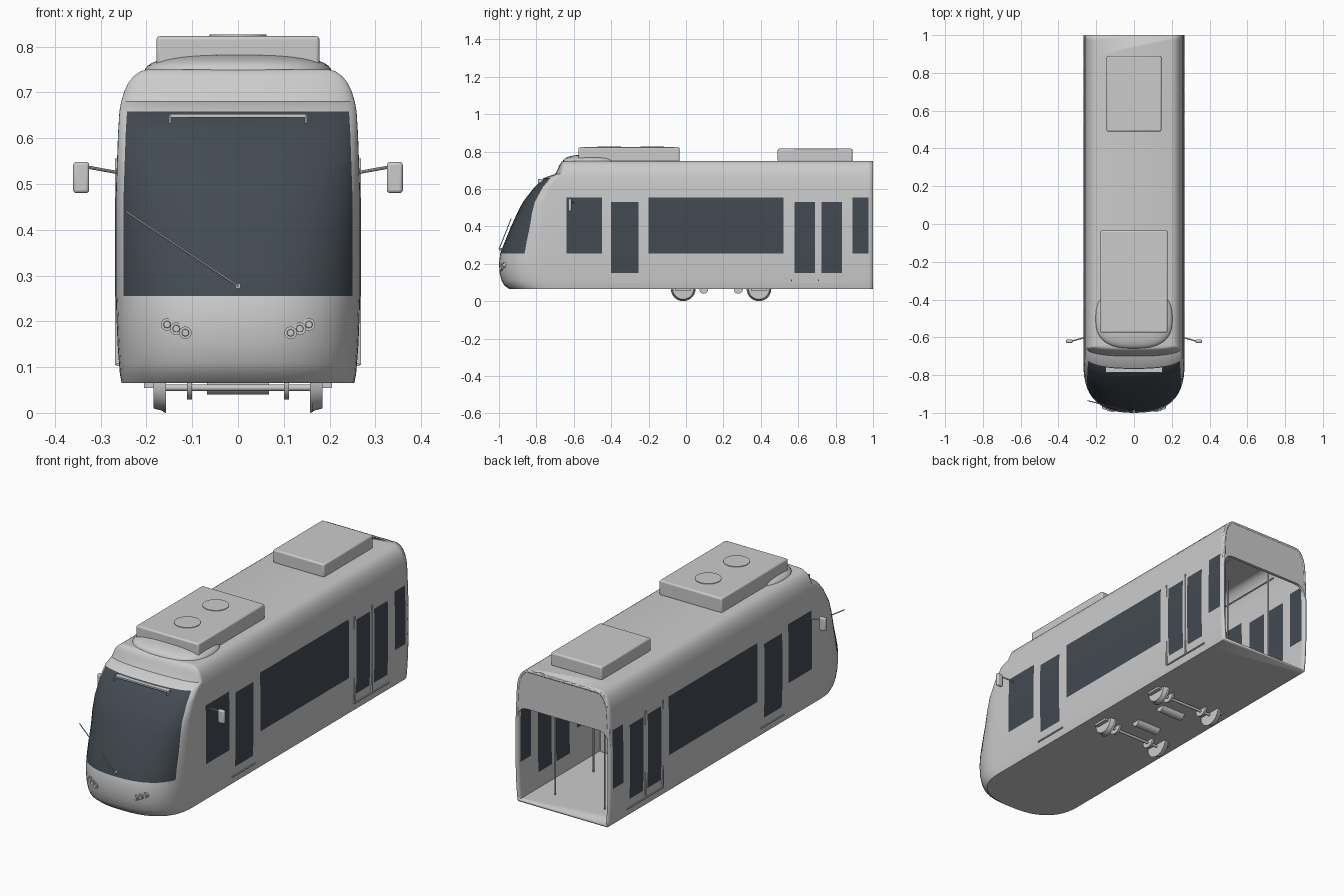
import bpy, bmesh, math
from mathutils import Vector

cube = bpy.data.objects.get("Cube")
if cube:
    bpy.data.objects.remove(cube)


def material(name, rgb):
    m = bpy.data.materials.new(name)
    m.use_nodes = True
    m.diffuse_color = (*rgb, 1)
    m.node_tree.nodes["Principled BSDF"].inputs["Base Color"].default_value = (*rgb, 1)
    return m


GREY = material("light_grey", (0.6, 0.6, 0.6))
GLASS = material("dark_glass", (0.055, 0.068, 0.083))


def finish(name, bm, mats=(GREY,), bevel=0, recalc=True):
    if recalc:
        bmesh.ops.recalc_face_normals(bm, faces=bm.faces)
    mesh = bpy.data.meshes.new(name)
    bm.to_mesh(mesh)
    bm.free()
    ob = bpy.data.objects.new(name, mesh)
    bpy.context.collection.objects.link(ob)
    for m in mats:
        mesh.materials.append(m)
    if bevel:
        mod = ob.modifiers.new("bevel", "BEVEL")
        mod.width, mod.segments = bevel, 3
    bpy.ops.object.select_all(action="DESELECT")
    ob.select_set(True)
    bpy.context.view_layer.objects.active = ob
    bpy.ops.object.shade_smooth_by_angle(angle=math.radians(32))
    return ob


def box(name, x, y, z, bevel=0, mat=GREY):
    """Box from (min, max) ranges on each axis."""
    bm = bmesh.new()
    bmesh.ops.create_cube(bm, size=1)
    for v in bm.verts:
        v.co = [r[0] + (c + 0.5) * (r[1] - r[0]) for c, r in zip(v.co, (x, y, z))]
    return finish(name, bm, (mat,), bevel)


def rod(name, a, b, r, r2=None, sides=16, cut=None):
    """Cylinder or cone between two points, optionally cut off above a height."""
    a, b = Vector(a), Vector(b)
    bm = bmesh.new()
    bmesh.ops.create_cone(bm, cap_ends=True, segments=sides, radius1=r,
                          radius2=r if r2 is None else r2, depth=(b - a).length)
    rot = (b - a).to_track_quat("Z", "Y")
    for v in bm.verts:
        v.co = rot @ v.co + (a + b) / 2
    if cut:
        bmesh.ops.bisect_plane(bm, geom=bm.verts[:] + bm.edges[:] + bm.faces[:],
                               plane_co=(0, 0, cut), plane_no=(0, 0, 1), clear_outer=True)
    return finish(name, bm)


# Body levels: height, half width, nose position, nose depth
ROWS = [(.065, .254, -.945, .22), (.085, .258, -.972, .235), (.11, .26, -.986, .24),
        (.15, .263, -.996, .245), (.20, .265, -1, .246), (.255, .267, -.993, .246),
        (.32, .267, -.968, .22), (.40, .267, -.935, .19), (.47, .267, -.903, .15),
        (.53, .265, -.872, .12), (.555, .264, -.853, .11), (.61, .262, -.81, .085),
        (.658, .259, -.762, .07), (.68, .255, -.70, .05), (.70, .249, -.688, .04),
        (.72, .24, -.68, .03), (.735, .228, -.672, .025), (.746, .213, -.664, .018),
        (.75, .197, -.655, .01)]
EXP = 2.5
GLASS_EDGE = 1.17
WINDOWS = [(-.64, -.45), (-.20, .52), (.89, .975)]
DOORS = [(-.40, -.255), (.58, .69), (.725, .835)]
side_ys = sorted({y for span in WINDOWS + DOORS for y in span}) + [1]
half = [GLASS_EDGE * i / 9 for i in range(10)] + [1.27, 1.38, 1.47, 1.53, math.pi / 2]
angles = [-a for a in reversed(half[1:])] + half


def outline(z, w, nose, depth):
    arc = [(math.copysign(w * abs(math.sin(a)) ** (2 / EXP), a),
            nose + depth * (1 - max(math.cos(a), 0) ** (2 / EXP)), z) for a in angles]
    return ([(-w, y, z) for y in reversed(side_ys)] + arc + [(w, y, z) for y in side_ys])


# Body shell, open at the back, with glass chosen by position
bm = bmesh.new()
rings = [[bm.verts.new(p) for p in outline(*row)] for row in ROWS]
n_side = len(side_ys)
for low, high, r0, r1 in zip(rings, rings[1:], ROWS, ROWS[1:]):
    z = (r0[0] + r1[0]) / 2
    for i in range(len(low) - 1):
        face = bm.faces.new((low[i], low[i + 1], high[i + 1], high[i]))
        j = i - n_side
        if 0 <= j < len(angles) - 1:
            mid = (angles[j] + angles[j + 1]) / 2
            face.material_index = int(abs(mid) < GLASS_EDGE and .255 < z < .658)
        else:
            y = (low[i].co.y + low[i + 1].co.y) / 2
            window = .255 < z < .555 and any(a < y < b for a, b in WINDOWS)
            door = .15 < z < .53 and any(a < y < b for a, b in DOORS)
            face.material_index = int(window or door)
bm.faces.new(list(reversed(rings[0])))
bm.faces.new(rings[-1])
body = finish("body_shell", bm, (GREY, GLASS), recalc=False)
shell = body.modifiers.new("thickness", "SOLIDIFY")
shell.thickness, shell.offset = 0.011, -1

# Header panel above the open rear end, with rounded opening corners
upper = [(w, z) for z, w, _, _ in ROWS if z >= .47]
arch = [(.205 + .05 * math.cos(t * math.pi / 12), .50 + .05 * math.sin(t * math.pi / 12))
        for t in range(7)]
right_half = list(reversed(arch)) + upper
loop = right_half + [(-x, z) for x, z in reversed(right_half)]
bm = bmesh.new()
panel = bm.faces.new([bm.verts.new((x, .985, z)) for x, z in loop])
ext = bmesh.ops.extrude_face_region(bm, geom=[panel])
bmesh.ops.translate(bm, vec=(0, .015, 0),
                    verts=[g for g in ext["geom"] if isinstance(g, bmesh.types.BMVert)])
finish("rear_header", bm)

# Roof units, fan covers and front fairing
box("front_roof_unit", (-.178, .178), (-.575, -.035), (.745, .823), .008)
box("rear_roof_unit", (-.145, .145), (.49, .89), (.745, .815), .008)
for y in (-.41, -.18):
    rod("roof_fan_cover", (0, y, .82), (0, y, .826), .062, sides=40)
bm = bmesh.new()
bmesh.ops.create_uvsphere(bm, u_segments=40, v_segments=20, radius=1)
for v in bm.verts:
    x, y, z = (math.copysign(abs(c) ** .75, c) for c in v.co)
    v.co = (.205 * x, -.5 + .16 * y, .74 + .044 * z)
finish("roof_fairing", bm)

# Destination sign frame at the top of the windscreen
box("sign_top", (-.15, .15), (-.785, -.755), (.645, .653))
for s in (-1, 1):
    box("sign_end", sorted((s * .146, s * .151)), (-.79, -.765), (.632, .653))

# Windscreen wiper
rod("wiper_arm", (0, -1, .277), (-.245, -.935, .44), .0025, sides=8)
rod("wiper_pivot", (0, -1, .277), (0, -.985, .277), .006)


def nose_y(x):
    return -1 + .246 * (1 - (1 - (x / .265) ** EXP) ** (1 / EXP))


for s in (-1, 1):
    # Headlights
    for x, z in ((.115, .175), (.135, .184), (.155, .193)):
        y = nose_y(x)
        rod("headlight_ring", (s * x, y + .02, z), (s * x, y - .005, z), .0135, sides=24)
        rod("headlight_lens", (s * x, y, z), (s * x, y - .009, z), .009, .007, sides=24)
    # Wing mirrors
    box("mirror", sorted((s * .325, s * .36)), (-.63, -.612), (.48, .548), .007)
    rod("mirror_arm", (s * .258, -.60, .524), (s * .33, -.62, .537), .0035, sides=8)
    # Door sills and leaf edges
    for a, b in ((-.42, -.235), (.565, .85)):
        box("door_sill", sorted((s * .252, s * .265)), (a, b), (.102, .108))
    for y in (.565, .708):
        box("door_edge", sorted((s * .256, s * .2685)), (y - .003, y + .003), (.105, .555))
    for y in (-.015, .39):
        # Wheels with flanges, brake discs and axle boxes
        rod("wheel", (s * .163, y, .066), (s * .185, y, .066), .062, .056, 40, .07)
        rod("wheel_flange", (s * .157, y, .066), (s * .164, y, .066), .066, .064, 40, .07)
        rod("brake_disc", (s * .1, y, .066), (s * .111, y, .066), .037, sides=24, cut=.07)
        box("axle_box", sorted((s * .18, s * .205)), (y - .04, y + .04), (.054, .07))

# Axles and motors
for y, motor_y in ((-.015, .095), (.39, .28)):
    rod("axle", (-.17, y, .055), (.17, y, .055), .007)
    rod("motor", (-.068, motor_y, .064), (.068, motor_y, .064), .024, sides=24, cut=.07)

# Cabin interior: poles, rails, seats and driver partition
for s in (-1, 1):
    for y in (-.22, .05, .3, .55, .86):
        rod("grab_pole", (s * .14, y, .07), (s * .14, y, .742), .004, sides=10)
    rod("grab_rail", (s * .14, -.25, .6), (s * .14, .9, .6), .004, sides=10)
    for y in (-.1, .1, .3):
        x = sorted((s * .13, s * .245))
        box("seat_base", x, (y - .05, y + .05), (.07, .2), .006)
        box("seat_back", x, (y + .035, y + .055), (.2, .35), .006)
box("driver_partition", (-.25, .25), (-.44, -.425), (.07, .55))
